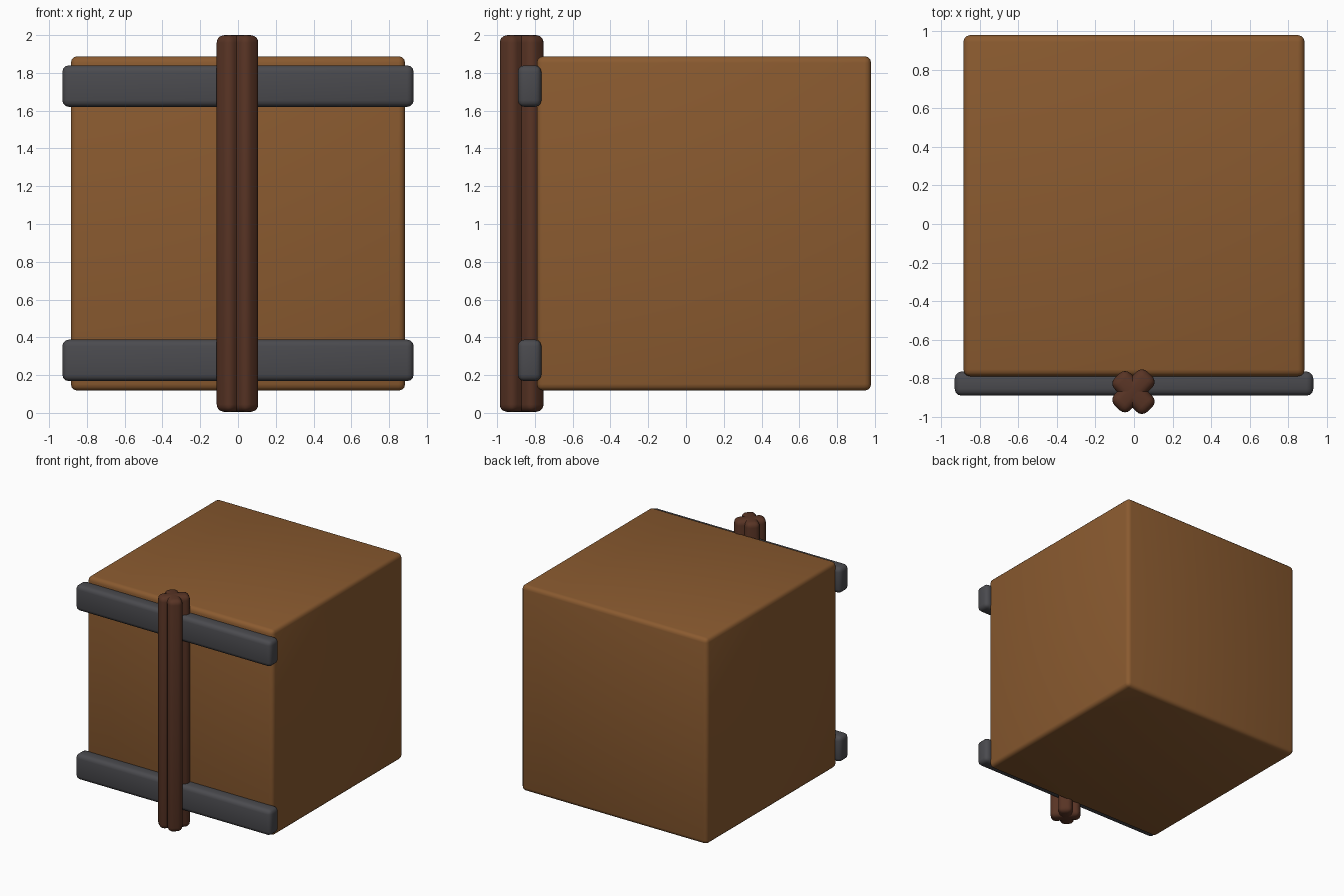
import bpy
import math
from mathutils import Matrix, Vector

if "Cube" in bpy.data.objects:
    bpy.data.objects.remove(bpy.data.objects["Cube"], do_unlink=True)


def make_material(name, rgb):
    mat = bpy.data.materials.new(name)
    mat.use_nodes = True
    color = (*rgb, 1.0)
    mat.diffuse_color = color
    mat.node_tree.nodes["Principled BSDF"].inputs["Base Color"].default_value = color
    return mat


wood = make_material("warm brown wood", (0.255, 0.103, 0.029))
dark_wood = make_material("dark brown wood", (0.098, 0.034, 0.018))
iron = make_material("dark grey iron", (0.069, 0.069, 0.077))


def rounded_box(name, size, location, bevel, mat, angle=0.0, segments=3):
    """Box with rounded edges, turned about z."""
    bpy.ops.mesh.primitive_cube_add(size=1)
    obj = bpy.context.object
    obj.name = name
    obj.data.transform(Matrix.Diagonal((*size, 1.0)))
    obj.location = location
    obj.rotation_euler.z = angle
    obj.data.materials.append(mat)
    mod = obj.modifiers.new("rounded edges", "BEVEL")
    mod.width = bevel
    mod.segments = segments
    bpy.ops.object.modifier_apply(modifier=mod.name)
    bpy.ops.object.shade_smooth_by_angle(angle=math.radians(40))
    return obj


# Large wooden block
rounded_box("block", (1.77, 1.77, 1.77), (0, 0.095, 1.003), 0.035, wood)

# Iron bars across the front
for name, z in (("lower_bar", 0.278), ("upper_bar", 1.73)):
    rounded_box(name, (1.86, 0.125, 0.22), (0, -0.828, z), 0.035, iron)

# Upright post with four lobes, made of two crossed planks
crossing = Vector((-0.007, -0.87, 1.0))
for name, degrees in (("post_plank_a", 46), ("post_plank_b", -46)):
    angle = math.radians(degrees)
    offset = Vector((math.cos(angle), math.sin(angle), 0)) * 0.006
    rounded_box(name, (0.244, 0.116, 1.995), crossing + offset + Vector((0, 0, 0.0025)),
                0.04, dark_wood, angle, 4)
